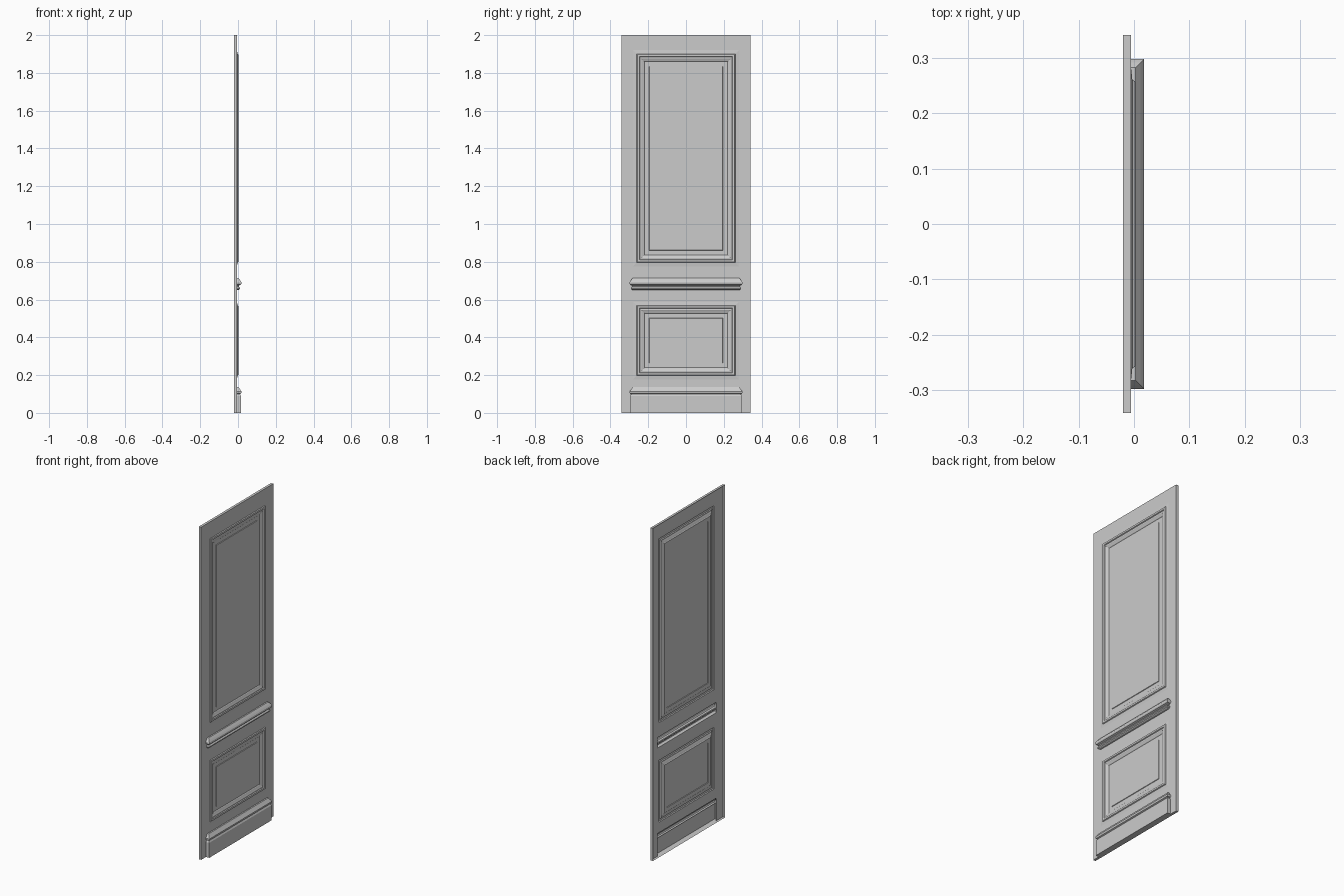
import bpy

if "Cube" in bpy.data.objects:
    bpy.data.objects.remove(bpy.data.objects["Cube"])

FACE, BACK = -0.005, -0.02   # wall front plane and open back plane
HALF, HEIGHT = 0.342, 2.0


def make(name, verts, faces):
    me = bpy.data.meshes.new(name)
    me.from_pydata(verts, [], faces)
    me.update()
    ob = bpy.data.objects.new(name, me)
    bpy.context.collection.objects.link(ob)
    return ob


def rect(x, y, z0, z1):
    return [(x, -y, z0), (x, y, z0), (x, y, z1), (x, -y, z1)]


def panel(name, y, z0, z1, profile):
    """Mitred rectangular moulding with a filled centre; profile = (inset, x)."""
    verts, faces = [], []
    for i, (d, x) in enumerate(profile):
        verts += rect(x, y - d, z0 + d, z1 - d)
        if i:
            a, b = 4 * (i - 1), 4 * i
            for k in range(4):
                n = (k + 1) % 4
                faces.append((a + k, a + n, b + n, b + k))
    e = 4 * (len(profile) - 1)
    faces.append((e, e + 1, e + 2, e + 3))
    return make(name, verts, faces)


def rail(name, y, profile):
    """Horizontal moulding with ends returned to the wall; profile = (x, z) going up."""
    verts, faces = [], []
    for i, (x, z) in enumerate(profile):
        w = y + x
        verts += [(FACE, -w, z), (x, -w, z), (x, w, z), (FACE, w, z)]
        if i:
            a, b = 4 * (i - 1), 4 * i
            for k in range(3):
                faces.append((a + k, a + k + 1, b + k + 1, b + k))
    return make(name, verts, faces)


# Wall front with openings behind every moulding: (z0, z1, opening half width)
bands = [(0, 0.136, 0.277), (0.136, 0.178, 0), (0.178, 0.588, 0.28),
         (0.588, 0.65, 0), (0.65, 0.713, 0.276), (0.713, 0.776, 0),
         (0.776, 1.92, 0.28), (1.92, HEIGHT, 0)]
verts, faces = [], []
for z0, z1, w in bands:
    for s0, s1 in ([(-HALF, -w), (w, HALF)] if w else [(-HALF, HALF)]):
        n = len(verts)
        verts += [(FACE, s0, z0), (FACE, s1, z0), (FACE, s1, z1), (FACE, s0, z1)]
        faces.append((n, n + 1, n + 2, n + 3))
make("wall_front", verts, faces)

# Rim around the open back
make("wall_rim", rect(BACK, HALF, 0, HEIGHT) + rect(FACE, HALF, 0, HEIGHT),
     [(k, (k + 1) % 4, 4 + (k + 1) % 4, 4 + k) for k in range(4)])

# Upper and lower framed panels
frame = [(0, FACE), (0.019, -0.003), (0.022, 0.002), (0.027, 0.003), (0.033, 0.002),
         (0.036, -0.003), (0.044, -0.002), (0.048, -0.004), (0.058, -0.008),
         (0.061, -0.011), (0.085, -0.011), (0.087, -0.008)]
panel("upper_panel", 0.28, 0.776, 1.92, frame)
panel("lower_panel", 0.28, 0.178, 0.588, frame)

# Chair rail
rail("chair_rail", 0.28, [
    (FACE, 0.65), (0.005, 0.652), (0.010, 0.656), (0.011, 0.662), (0.008, 0.667),
    (0.004, 0.669), (0.006, 0.675), (0.015, 0.679), (0.018, 0.684), (0.018, 0.693),
    (0.012, 0.702), (0.003, 0.713), (FACE, 0.713)])

# Baseboard with a moulded cap
rail("baseboard", 0.28, [
    (FACE, 0), (0.016, 0), (0.016, 0.09), (0.012, 0.097), (0.008, 0.099),
    (0.016, 0.103), (0.018, 0.107), (0.018, 0.114), (0.011, 0.124),
    (0.003, 0.136), (FACE, 0.136)])
